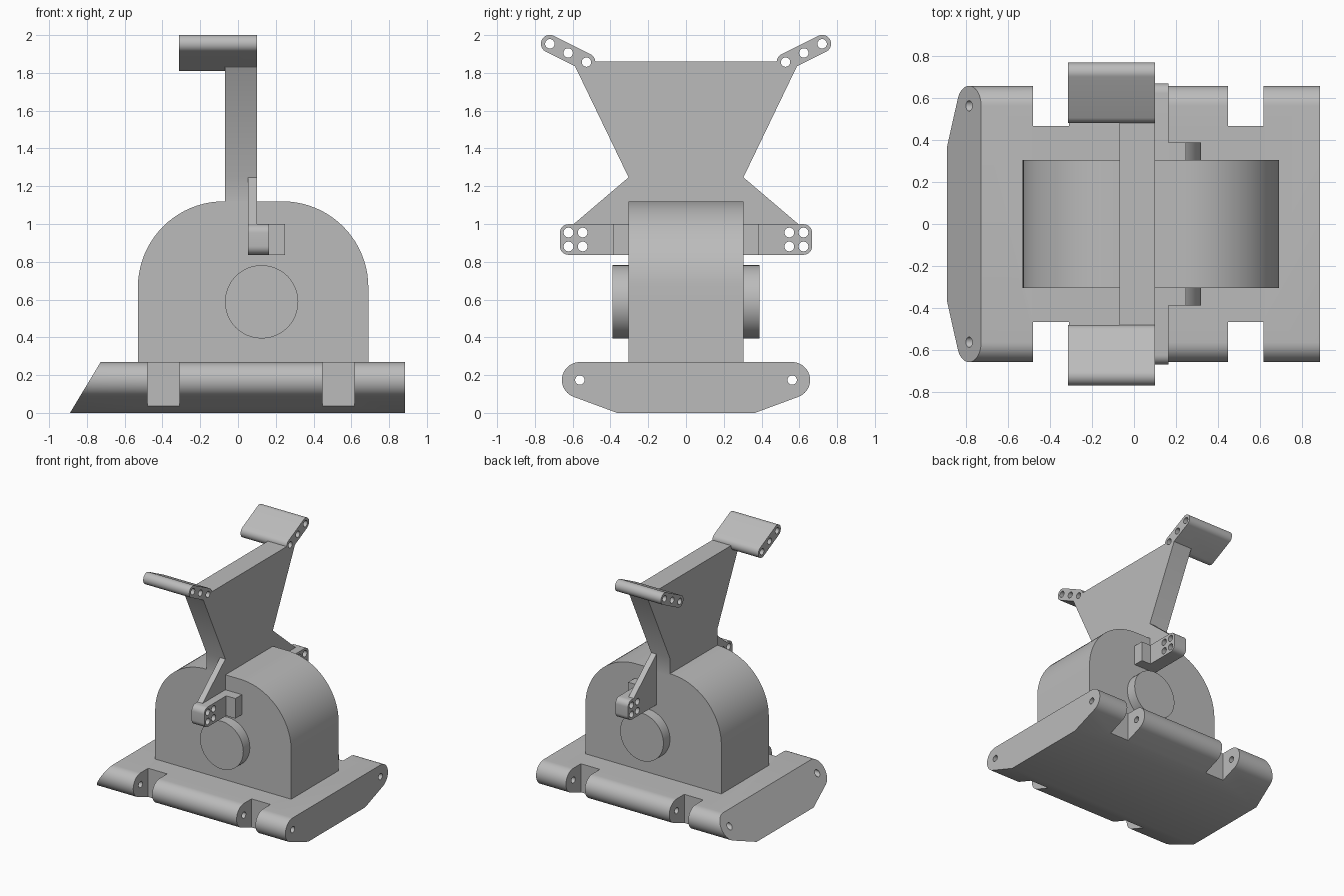
import bpy, bmesh, math
from mathutils import Vector

if "Cube" in bpy.data.objects:
    bpy.data.objects.remove(bpy.data.objects["Cube"])

grey = bpy.data.materials.new("plain grey")
grey.diffuse_color = (0.5, 0.5, 0.5, 1)
grey.use_nodes = True
grey.node_tree.nodes["Principled BSDF"].inputs["Base Color"].default_value = grey.diffuse_color


def arc(cx, cy, r, a0, a1, n=20):
    """Points on an arc, angles in degrees."""
    return [(cx + r * math.cos(math.radians(a0 + (a1 - a0) * i / n)),
             cy + r * math.sin(math.radians(a0 + (a1 - a0) * i / n))) for i in range(n + 1)]


def circle(cx, cy, r, n=32):
    return arc(cx, cy, r, 0, 360, n)[:-1]


def prism(name, pts, axis, lo, hi):
    """Extrude a profile: axis 'x' takes (y, z) points, axis 'y' takes (x, z) points."""
    place = (lambda p, t: (t, p[0], p[1])) if axis == 'x' else (lambda p, t: (p[0], t, p[1]))
    bm = bmesh.new()
    a = [bm.verts.new(place(p, lo)) for p in pts]
    b = [bm.verts.new(place(p, hi)) for p in pts]
    bm.faces.new(a)
    bm.faces.new(b)
    for i in range(len(pts)):
        j = (i + 1) % len(pts)
        bm.faces.new((a[i], a[j], b[j], b[i]))
    bmesh.ops.recalc_face_normals(bm, faces=bm.faces)
    me = bpy.data.meshes.new(name)
    bm.to_mesh(me)
    bm.free()
    me.materials.append(grey)
    ob = bpy.data.objects.new(name, me)
    bpy.context.collection.objects.link(ob)
    return ob


def box(name, x0, x1, y0, y1, z0, z1):
    return prism(name, [(y0, z0), (y1, z0), (y1, z1), (y0, z1)], 'x', x0, x1)


def combine(ob, tools, operation):
    """Apply a boolean with each tool, then discard the tool."""
    for tool in tools:
        mod = ob.modifiers.new("bool", 'BOOLEAN')
        mod.operation, mod.object, mod.solver = operation, tool, 'EXACT'
        bpy.context.view_layer.objects.active = ob
        bpy.ops.object.modifier_apply(modifier=mod.name)
        bpy.data.objects.remove(tool)


def holes(centres, r):
    return [prism("hole_cutter", circle(s * y, z, r, 20), 'x', -1.2, 1.2)
            for s in (-1, 1) for y, z in centres]


def mirrored(pts):
    """Complete a right-hand half profile with its left-hand copy."""
    return pts + [(-y, z) for y, z in reversed(pts)]


# Base: rounded pontoon profile with slanted nose, side notches and pin holes
half = [(0.365, 0.0)] + arc(0.562, 0.174, 0.095, -70, 90)
base = prism("base", mirrored(half), 'x', -0.89, 0.885)
cutters = [prism("nose_cutter", [(-0.95, -0.10), (-0.95, 0.40), (-0.648, 0.40), (-0.95, -0.10)][:3],
                 'y', -1, 1)]
cutters += [box("notch_cutter", x0, x1, *ys, -0.1, 0.4)
            for x0, x1 in ((-0.48, -0.31), (0.447, 0.617))
            for ys in ((0.465, 1), (-1, -0.465))]
combine(base, cutters + holes([(0.562, 0.174)], 0.025), 'DIFFERENCE')

# Housing: block with two rounded upper shoulders
W = 0.304
prism("housing", [(-0.53, 0.265), (0.69, 0.265)] + arc(0.235, 0.665, 0.455, 0, 90)
      + arc(-0.075, 0.665, 0.455, 90, 180), 'y', -W, W)

# Drive discs on both sides
for side, lo, hi in (("front", -0.388, -W + 0.01), ("back", W - 0.01, 0.388)):
    prism(side + "_disc", circle(0.125, 0.588, 0.194, 48), 'y', lo, hi)

# Tower: flared upright plate carrying two angled arms with three holes each
tower = prism("tower", mirrored([(W, 1.10), (W, 1.247), (0.586, 1.832), (0.527, 1.86)]),
              'x', -0.068, 0.10)
p0, p1 = Vector((0.527, 1.857)), Vector((0.721, 1.954))
tilt = math.degrees(math.atan2(p1.y - p0.y, p1.x - p0.x))
arm = arc(*p0, 0.047, tilt + 90, tilt + 270) + arc(*p1, 0.047, tilt - 90, tilt + 90)
arms = [prism("arm", [(s * y, z) for y, z in arm], 'x', -0.313, 0.10) for s in (-1, 1)]
combine(tower, arms, 'UNION')
combine(tower, holes([p0, (p0 + p1) / 2, p1], 0.025), 'DIFFERENCE')

# Side brackets: four-hole tab, inner block and gusset up to the tower
for side, s in (("front", -1), ("back", 1)):
    tab = ([(W - 0.02, 0.837)] + arc(0.622, 0.883, 0.046, -90, 0, 8)
           + arc(0.622, 0.953, 0.046, 0, 90, 8) + [(W - 0.02, 0.999)])
    tab = prism(side + "_tab", [(s * y, z) for y, z in tab], 'x', 0.052, 0.165)
    combine(tab, holes([(y, z) for y in (0.547, 0.622) for z in (0.881, 0.955)], 0.026),
            'DIFFERENCE')
    ys = sorted((s * (W - 0.02), s * 0.387))
    box(side + "_block", 0.16, 0.248, *ys, 0.837, 0.999)
    prism(side + "_gusset", [(s * y, z) for y, z in
          ((W - 0.01, 0.995), (0.60, 0.995), (W, 1.247), (W - 0.01, 1.247))], 'x', 0.052, 0.0995)

# Smooth curved walls, keep hard edges
bpy.ops.object.select_all(action='DESELECT')
for ob in bpy.context.scene.objects:
    ob.select_set(True)
    bpy.context.view_layer.objects.active = ob
bpy.ops.object.shade_smooth_by_angle(angle=math.radians(30))
